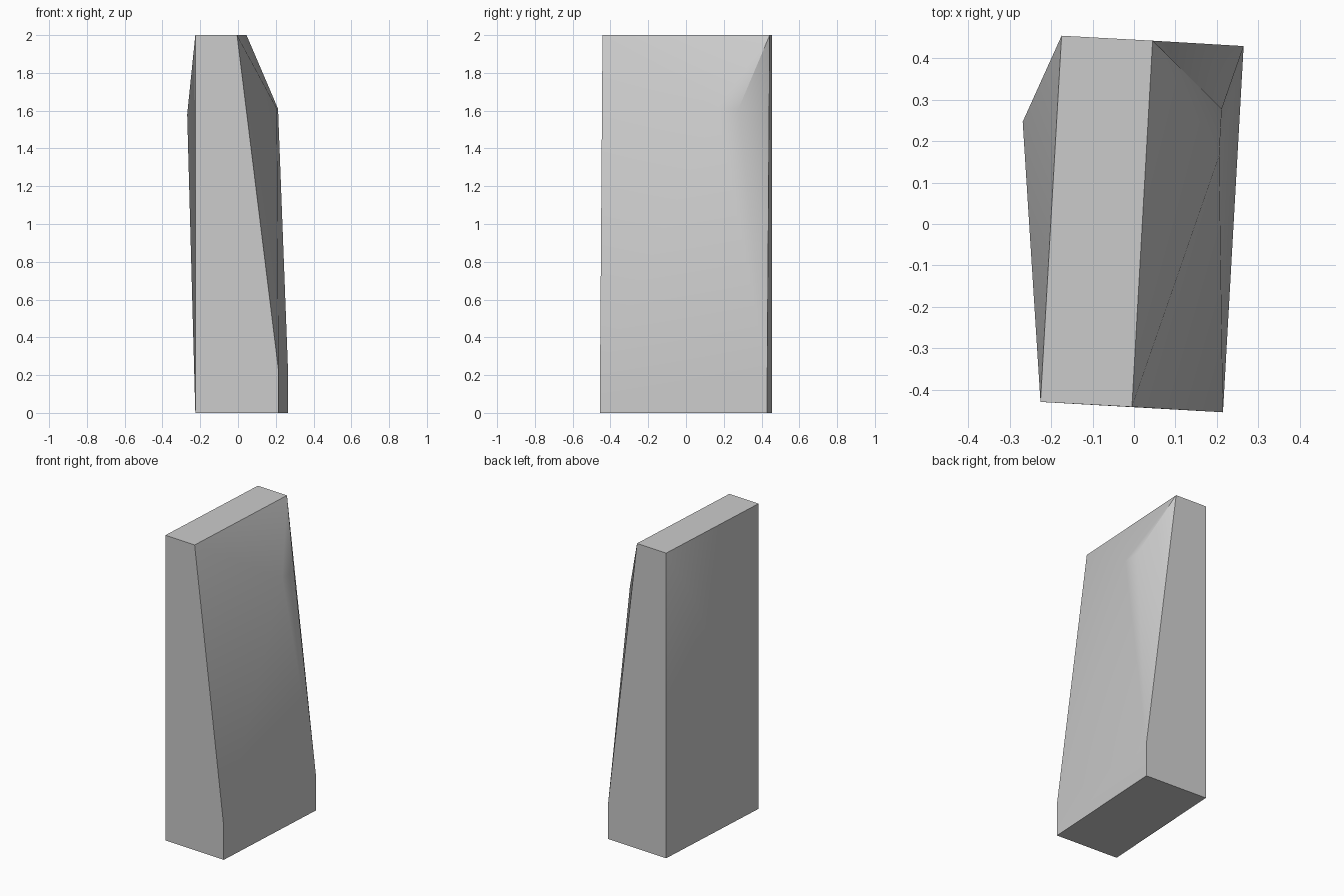
import bpy
import bmesh
import math

cube = bpy.data.objects.get("Cube")
if cube:
    bpy.data.objects.remove(cube, do_unlink=True)

# One plain stone colour
stone = bpy.data.materials.new("light_grey_stone")
stone.use_nodes = True
grey = (0.6, 0.6, 0.6, 1)
stone.diffuse_color = grey
stone.node_tree.nodes["Principled BSDF"].inputs["Base Color"].default_value = grey

bm = bmesh.new()


def vert(x, y, z):
    return bm.verts.new((x, y, z))


def face(*corners):
    bm.faces.new(corners)


# Each end is a profile: straight on one side, leaning in on the other above a low step
STEP, TOP = 0.22, 2.0


def end_profile(outer, top, base):
    return [vert(*outer, 0), vert(*base, 0), vert(*base, STEP), vert(*top, TOP), vert(*outer, TOP)]


front = end_profile((-0.226, -0.43), (-0.005, -0.442), (0.215, -0.455))
back = end_profile((-0.175, 0.455), (0.045, 0.443), (0.265, 0.43))
face(*front)
face(*reversed(back))

# Underside, low step and top
for i in (0, 1, 3):
    j = (i + 1) % 5
    face(front[i], back[i], back[j], front[j])

# Leaning side, swollen out to a short ridge near the back
f_step, f_top = front[2], front[3]
b_step, b_top = back[2], back[3]
ridge_front = vert(0.206, 0.165, 1.61)
ridge_back = vert(0.212, 0.278, 1.61)
face(f_top, ridge_front, b_top)
face(b_top, ridge_front, ridge_back)
face(f_top, f_step, ridge_front)
face(f_step, b_step, ridge_front)
face(ridge_front, b_step, ridge_back)
face(ridge_back, b_step, b_top)

# Straight side, fanned out to one swollen point
bulge = vert(-0.269, 0.247, 1.58)
rim = [front[0], front[4], back[4], back[0]]
for i in range(4):
    face(rim[i], rim[(i + 1) % 4], bulge)

bmesh.ops.recalc_face_normals(bm, faces=bm.faces)
mesh = bpy.data.meshes.new("stone_slab")
bm.to_mesh(mesh)
bm.free()
mesh.materials.append(stone)
slab = bpy.data.objects.new("stone_slab", mesh)
bpy.context.collection.objects.link(slab)

# Soft shading over the swollen sides, crisp edges elsewhere
bpy.ops.object.select_all(action="DESELECT")
slab.select_set(True)
bpy.context.view_layer.objects.active = slab
bpy.ops.object.shade_smooth_by_angle(angle=math.radians(40))
